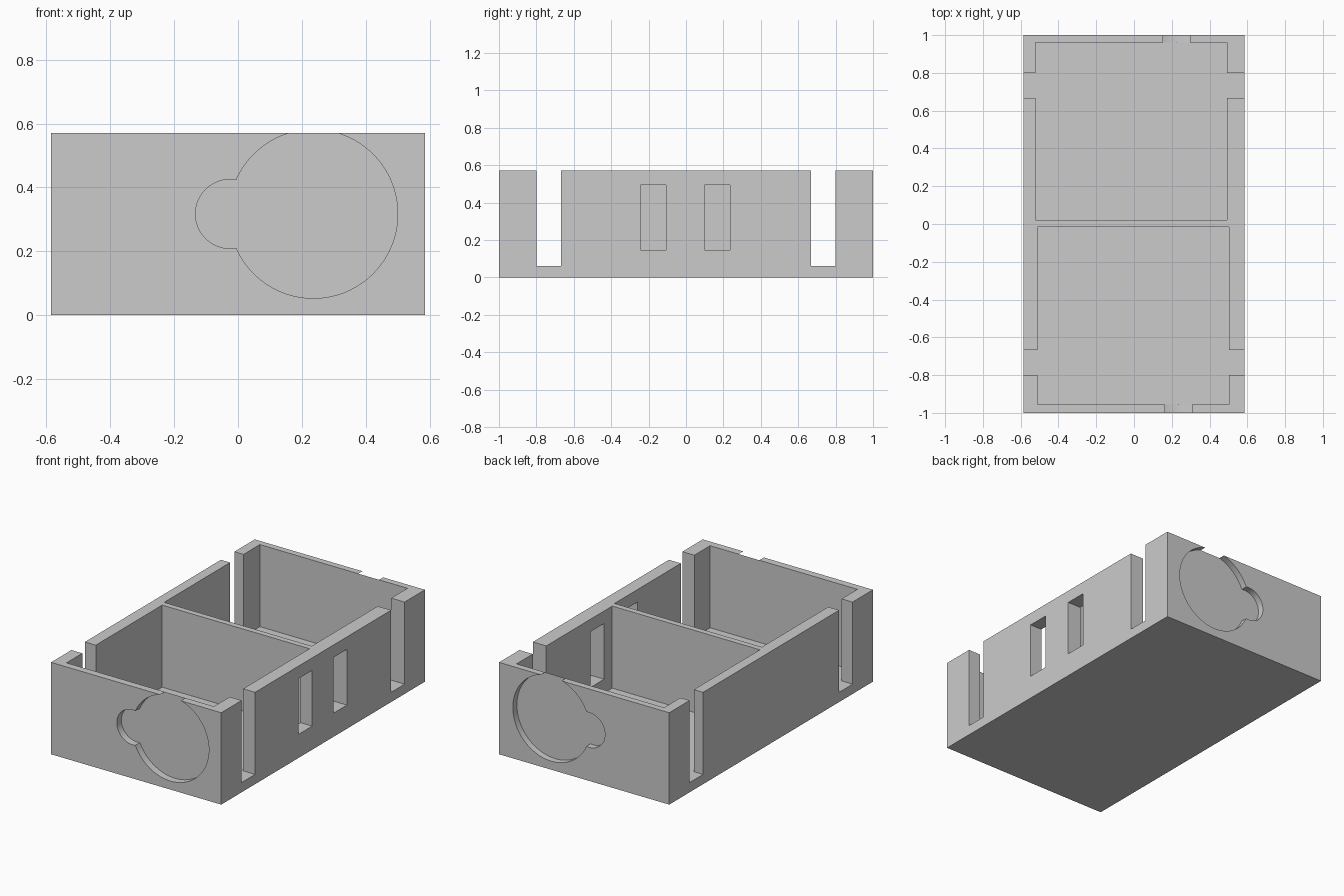
import bpy
from math import radians

default = bpy.data.objects.get("Cube")
if default:
    bpy.data.objects.remove(default, do_unlink=True)

W, L, H = 0.585, 1.0, 0.571      # half width, half length, height
FLOOR = 0.061
OVER = 0.7                       # cutters reach past the rim

grey = bpy.data.materials.new("light grey")
grey.use_nodes = True
grey.diffuse_color = (0.6, 0.6, 0.6, 1)
grey.node_tree.nodes["Principled BSDF"].inputs["Base Color"].default_value = (0.6, 0.6, 0.6, 1)


def box(name, x, y, z):
    """Box from (low, high) ranges on each axis."""
    spans = (x, y, z)
    bpy.ops.mesh.primitive_cube_add(size=1, location=[(a + b) / 2 for a, b in spans])
    ob = bpy.context.object
    ob.name = name
    ob.scale = [b - a for a, b in spans]
    bpy.ops.object.transform_apply(location=True, rotation=False, scale=True)
    ob.data.materials.append(grey)
    return ob


def bore(name, x, z, radius, y):
    """Round cutter running along y."""
    bpy.ops.mesh.primitive_cylinder_add(
        vertices=96, radius=radius, depth=y[1] - y[0],
        location=(x, (y[0] + y[1]) / 2, z), rotation=(radians(90), 0, 0))
    ob = bpy.context.object
    ob.name = name
    bpy.ops.object.transform_apply(location=True, rotation=True, scale=True)
    ob.data.materials.append(grey)
    return ob


def cut(body, cutter):
    mod = body.modifiers.new("cut", "BOOLEAN")
    mod.operation = "DIFFERENCE"
    mod.solver = "EXACT"
    mod.object = cutter
    cutter.hide_render = True
    bpy.context.view_layer.objects.active = body
    bpy.ops.object.modifier_apply(modifier=mod.name)
    bpy.data.objects.remove(cutter, do_unlink=True)


tray = box("divided_tray", (-W, W), (-L, L), (0, H))

# Two compartments, leaving the thin divider between them
cut(tray, box("front_compartment", (-0.51, 0.503), (-0.955, -0.016), (FLOOR, OVER)))
cut(tray, box("back_compartment", (-0.522, 0.493), (0.02, 0.96), (FLOOR, OVER)))

# Open slots down to the floor in both side walls
for side in (-1, 1):
    for end in (-1, 1):
        x = sorted((side * 0.45, side * 0.7))
        y = sorted((end * 0.668, end * 0.8))
        cut(tray, box("side_slot", x, y, (FLOOR, OVER)))

# Two windows in the left wall
for y in ((-0.242, -0.108), (0.1, 0.234)):
    cut(tray, box("side_window", (0.45, 0.7), y, (0.147, 0.493)))

# Overlapping round openings in the end walls
for shift, y in ((0, (-1.1, -0.955)), (-0.01, (0.96, 1.1))):
    cut(tray, bore("large_opening", 0.236 + shift, 0.317, 0.264, y))
    cut(tray, bore("small_opening", -0.025 + shift, 0.317, 0.108, y))

# Smooth bores, sharp corners
bpy.ops.object.select_all(action="DESELECT")
tray.select_set(True)
bpy.context.view_layer.objects.active = tray
bpy.ops.object.shade_smooth_by_angle(angle=radians(25))
